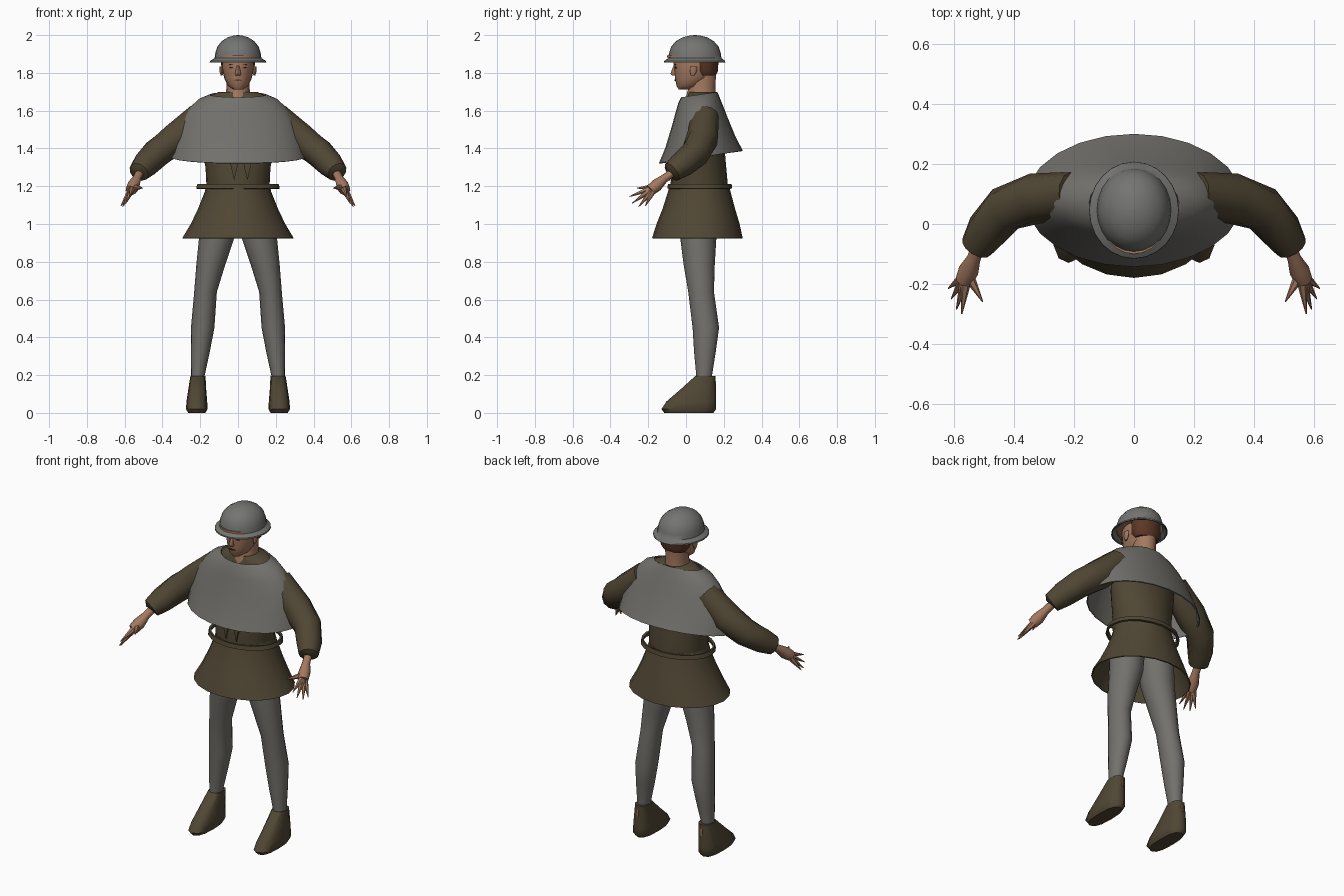
import bpy, bmesh, math
from mathutils import Vector

if "Cube" in bpy.data.objects:
    bpy.data.objects.remove(bpy.data.objects["Cube"])


def material(name, r, g, b):
    m = bpy.data.materials.new(name)
    m.use_nodes = True
    m.diffuse_color = (r, g, b, 1)
    bsdf = m.node_tree.nodes["Principled BSDF"]
    bsdf.inputs["Base Color"].default_value = (r, g, b, 1)
    bsdf.inputs["Roughness"].default_value = 0.9
    return m


GREY = material("grey wool", 0.17, 0.165, 0.15)
STEEL = material("dull steel", 0.175, 0.175, 0.168)
BROWN = material("brown cloth", 0.08, 0.062, 0.034)
SKIN = material("skin", 0.37, 0.19, 0.115)
HAIR = material("red brown hair", 0.11, 0.038, 0.02)
DARK = material("dark features", 0.07, 0.035, 0.025)


def finish(name, bm, mat, mirror=False, shell=0):
    """Turn a bmesh into a smooth shaded object."""
    bmesh.ops.recalc_face_normals(bm, faces=bm.faces)
    me = bpy.data.meshes.new(name)
    bm.to_mesh(me)
    bm.free()
    me.materials.append(mat)
    ob = bpy.data.objects.new(name, me)
    bpy.context.collection.objects.link(ob)
    bpy.ops.object.select_all(action='DESELECT')
    ob.select_set(True)
    bpy.context.view_layer.objects.active = ob
    if shell:
        mod = ob.modifiers.new("shell", 'SOLIDIFY')
        mod.thickness = shell
        mod.offset = -1
        bpy.ops.object.modifier_apply(modifier=mod.name)
    if mirror:
        mod = ob.modifiers.new("mirror", 'MIRROR')
        mod.use_mirror_merge = False
        bpy.ops.object.modifier_apply(modifier=mod.name)
    bpy.ops.object.shade_smooth_by_angle(angle=math.radians(45))
    return ob


def skin_rings(name, rings, mat, bottom=True, top=True, **kw):
    """Bridge equal rings of points into a surface."""
    bm = bmesh.new()
    loops = [[bm.verts.new(p) for p in ring] for ring in rings]
    n = len(loops[0])
    for a, b in zip(loops, loops[1:]):
        for i in range(n):
            j = (i + 1) % n
            bm.faces.new((a[i], a[j], b[j], b[i]))
    if bottom:
        bm.faces.new(loops[0][::-1])
    if top:
        bm.faces.new(loops[-1])
    return finish(name, bm, mat, **kw)


def loft(name, sections, mat, n=16, power=2, slope=0, **kw):
    """Stack horizontal ovals given as (x, y, z, half width, half depth)."""
    def bend(v):
        return math.copysign(abs(v) ** (2 / power), v)
    rings = []
    for x, y, z, rx, ry in sections:
        ring = []
        for i in range(n):
            a = math.tau * i / n
            dy = ry * bend(math.sin(a))
            ring.append((x + rx * bend(math.cos(a)), y + dy, z + slope * dy))
        rings.append(ring)
    return skin_rings(name, rings, mat, **kw)


def tube(name, path, mat, n=12, **kw):
    """Sweep circles along points given as (x, y, z, radius)."""
    pts = [Vector(p[:3]) for p in path]
    rings = []
    for i, p in enumerate(pts):
        t = (pts[min(i + 1, len(pts) - 1)] - pts[max(i - 1, 0)]).normalized()
        u = t.cross(Vector((0, 0, 1))).normalized()
        v = t.cross(u)
        angles = [math.tau * k / n for k in range(n)]
        rings.append([p + path[i][3] * (u * math.cos(a) + v * math.sin(a)) for a in angles])
    return skin_rings(name, rings, mat, **kw)


def plate(name, y, outline, mat, **kw):
    """Thin upright panel facing the front."""
    front = [(x, y, z) for x, z in outline]
    back = [(x, y + 0.008, z) for x, z in outline]
    return skin_rings(name, [front, back], mat, **kw)


# Tunic body, skirt and belt
loft("tunic_body", [(0, .07, 1.12, .16, .15), (0, .07, 1.2, .167, .152),
                    (0, .068, 1.3, .172, .145), (0, .07, 1.45, .2, .13),
                    (0, .08, 1.6, .2, .095), (0, .09, 1.675, .16, .085),
                    (0, .088, 1.7, .1, .076)], BROWN, n=20)
loft("tunic_skirt", [(0, .06, .925, .295, .24), (0, .064, 1.0, .25, .22),
                     (0, .068, 1.08, .212, .192), (0, .07, 1.17, .176, .166),
                     (0, .07, 1.21, .167, .155)],
     BROWN, n=20, bottom=False, top=False, shell=.006)
loft("belt", [(0, .073, 1.188, .222, .172), (0, .073, 1.213, .215, .168)],
     BROWN, n=20, bottom=False, top=False, shell=.012)
for k, x in enumerate((-.02, .05)):
    plate(f"chest_flap_{k}", -.09, [(x - .03, 1.36), (x + .03, 1.36), (x, 1.23)], BROWN)

# Shoulder cape, hanging lower at the front
loft("shoulder_cape", [(0, .079, 1.355, .362, .222), (0, .077, 1.43, .35, .187),
                       (0, .073, 1.54, .308, .148), (0, .07, 1.61, .262, .125),
                       (0, .068, 1.66, .21, .108), (0, .07, 1.685, .15, .096)],
     GREY, n=24, slope=.15, bottom=False, top=False, shell=.006)

# Sleeves and hands
tube("sleeves", [(.2, .1, 1.57, .075), (.33, .085, 1.45, .085), (.43, .05, 1.375, .078),
                 (.49, -.02, 1.315, .07), (.525, -.075, 1.275, .055),
                 (.528, -.082, 1.268, .03)], BROWN, mirror=True)
tube("palms", [(.515, -.06, 1.28, .022), (.535, -.115, 1.24, .023),
               (.552, -.155, 1.205, .034), (.567, -.19, 1.178, .03)],
     SKIN, n=8, mirror=True)
fingers = {"thumbs": (.505, -.26, 1.19), "first_fingers": (.575, -.3, 1.145),
           "middle_fingers": (.593, -.285, 1.11), "ring_fingers": (.61, -.25, 1.092),
           "little_fingers": (.62, -.215, 1.095)}
knuckle = Vector((.557, -.165, 1.195))
for name, tip in fingers.items():
    mid = knuckle.lerp(Vector(tip), .45)
    tube(name, [(*knuckle, .02), (*mid, .013), (*tip, .002)], SKIN, n=6, mirror=True)

# Hose and boots
loft("legs", [(.213, .095, .15, .033, .04), (.212, .096, .2, .036, .042),
              (.2, .1, .32, .05, .057), (.187, .105, .45, .062, .07),
              (.172, .08, .64, .06, .068), (.145, .07, .78, .076, .082),
              (.112, .065, .93, .094, .096), (.1, .065, 1.1, .098, .1)],
     GREY, mirror=True)
loft("boots", [(.218, .015, 0, .045, .13), (.218, .015, .02, .057, .145),
               (.218, .028, .06, .055, .132), (.216, .062, .12, .048, .096),
               (.212, .102, .195, .04, .053)], BROWN, n=12, power=2.6, mirror=True)
loft("ankles", [(.213, .142, .13, .008, .02), (.213, .142, .165, .01, .02),
                (.213, .135, .19, .004, .01)], SKIN, n=6, mirror=True)

# Neck, head and hair
loft("neck", [(0, .08, 1.62, .075, .085), (0, .08, 1.68, .066, .078),
              (0, .085, 1.73, .06, .07), (0, .085, 1.8, .062, .075)], SKIN)
loft("head", [(0, -.008, 1.712, .025, .03), (0, .012, 1.73, .052, .062),
              (0, .038, 1.77, .072, .096), (0, .05, 1.82, .084, .113),
              (0, .05, 1.87, .086, .117), (0, .05, 1.93, .07, .09)], SKIN, n=20)
loft("hair", [(0, .105, 1.785, .07, .052), (0, .102, 1.81, .088, .068),
              (0, .1, 1.9, .09, .072)], HAIR)
loft("ears", [(.086, .035, 1.785, .005, .009), (.089, .04, 1.81, .01, .019),
              (.089, .042, 1.835, .008, .017)], SKIN, n=8, mirror=True)

# Face details
loft("nose", [(0, -.06, 1.785, .013, .012), (0, -.066, 1.795, .016, .016),
              (0, -.06, 1.825, .01, .012), (0, -.055, 1.845, .008, .008)], SKIN, n=8)
plate("eyes", -.059, [(.022, 1.828), (.034, 1.823), (.047, 1.828), (.034, 1.833)],
      DARK, mirror=True)
plate("brows", -.06, [(.015, 1.841), (.05, 1.842), (.035, 1.848)], HAIR, mirror=True)
plate("mouth", -.061, [(-.022, 1.762), (0, 1.757), (.022, 1.762), (0, 1.766)], DARK)

# Brimmed helmet with the forehead strip showing above the brim
loft("helmet", [(0, .046, 1.855, .15, .162), (0, .046, 1.863, .149, .161),
                (0, .047, 1.878, .124, .141), (0, .047, 1.905, .12, .137),
                (0, .047, 1.94, .109, .125), (0, .047, 1.968, .086, .1),
                (0, .047, 1.988, .055, .066), (0, .047, 1.997, .025, .03),
                (0, .047, 2.0, .004, .005)],
     STEEL, n=24, bottom=False, shell=.006)
loft("forehead_strip", [(0, .03, 1.881, .112, .13), (0, .03, 1.892, .112, .13)], SKIN, n=24)
